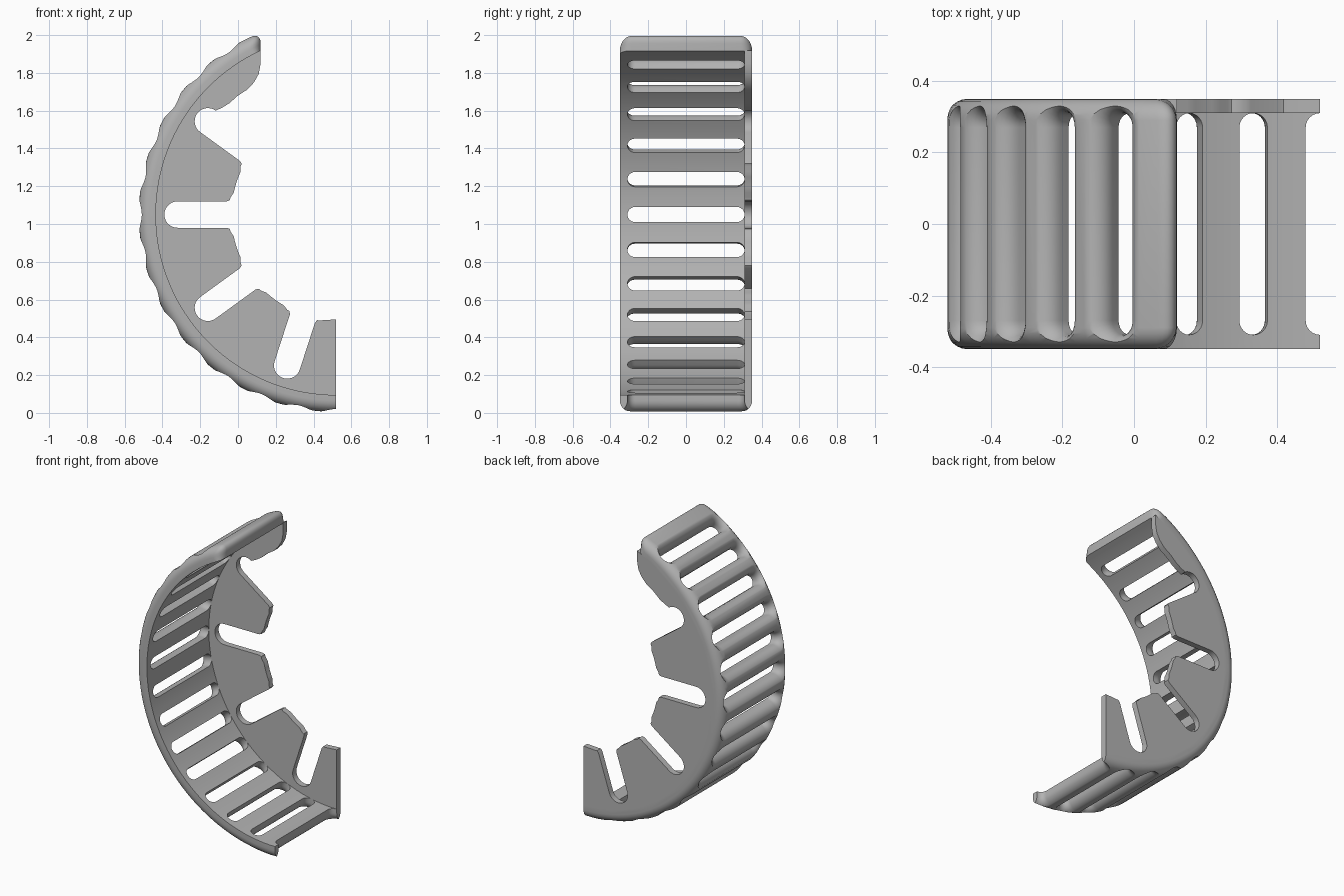
import bpy, bmesh
from math import sin, cos, pi, radians, degrees, acos, sqrt
from mathutils import Vector

if "Cube" in bpy.data.objects:
    bpy.data.objects.remove(bpy.data.objects["Cube"])

CX, CZ = 0.52, 1.05              # arc centre
R_IN, R_OUT = 0.955, 1.045       # shell radii
HALF, WALL = 0.35, 0.04          # half depth, back plate thickness
FILLET = 0.06
TIP_X = 0.12                     # upper end plane

grey = bpy.data.materials.new("light_grey")
grey.use_nodes = True
grey.diffuse_color = (0.45, 0.45, 0.45, 1)
grey.node_tree.nodes["Principled BSDF"].inputs["Base Color"].default_value = (0.45, 0.45, 0.45, 1)


def local(angle, u, v, y=0.0):
    """Point at radial distance u and sideways distance v for a direction."""
    a = radians(angle)
    return Vector((CX + u * cos(a) - v * sin(a), y, CZ + u * sin(a) + v * cos(a)))


def arc(r, start, end, n):
    return [local(start + (end - start) * i / n, r, 0) for i in range(n + 1)]


def tip_angle(r):
    return degrees(acos((TIP_X - CX) / r))


def extrude_profile(points, y0, y1):
    bm = bmesh.new()
    face = bm.faces.new([bm.verts.new((p.x, y0, p.z)) for p in points])
    new = bmesh.ops.extrude_face_region(bm, geom=[face])["geom"]
    bmesh.ops.translate(bm, vec=(0, y1 - y0, 0),
                        verts=[g for g in new if isinstance(g, bmesh.types.BMVert)])
    bmesh.ops.recalc_face_normals(bm, faces=bm.faces)
    return bm


def make_object(name, bm):
    mesh = bpy.data.meshes.new(name)
    bm.to_mesh(mesh)
    bm.free()
    mesh.materials.append(grey)
    ob = bpy.data.objects.new(name, mesh)
    bpy.context.collection.objects.link(ob)
    return ob


def smooth(ob):
    bpy.ops.object.select_all(action="DESELECT")
    ob.select_set(True)
    bpy.context.view_layer.objects.active = ob
    bpy.ops.object.shade_smooth_by_angle(angle=radians(32))


# Curved shell: arc band with rounded outer rims and rounded upper end
outer = arc(R_OUT, 270, 119, 60) + [local(tip_angle(R_OUT), R_OUT, 0)]
inner = arc(R_IN, tip_angle(R_IN), 270, 60)
bm = extrude_profile(outer + inner, -HALF, HALF)


def is_rounded(edge):
    a, b = (v.co for v in edge.verts)
    radii = [sqrt((p.x - CX) ** 2 + (p.z - CZ) ** 2) for p in (a, b)]
    on_tip = all(abs(p.x - TIP_X) < 0.001 for p in (a, b))
    if abs(a.y - b.y) > 0.1:                       # edges running across the depth
        return on_tip and min(radii) > 1.0
    return min(radii) > 1.0 or on_tip


bmesh.ops.bevel(bm, geom=[e for e in bm.edges if is_rounded(e)], offset=FILLET,
                offset_type="OFFSET", segments=6, profile=0.5, affect="EDGES",
                clamp_overlap=False)
shell = make_object("slotted_shell", bm)

# Slot cutters: stadium holes that flare outwards with a round lip
bm = bmesh.new()
levels = [(0.9, 0.0)]
for i in range(8):
    t = i / 7 * pi / 2
    levels.append((R_OUT - FILLET + FILLET * sin(t), FILLET * (1 - cos(t))))
levels.append((1.09, FILLET))
for k in range(-5, 9):
    rings = []
    for r, flare in levels:
        ring = []
        for side in (1, -1):
            for j in range(13):
                t = pi * j / 12
                v = side * (0.04 + flare) * cos(t)
                y = side * (0.27 + (0.04 + flare) * sin(t))
                ring.append(bm.verts.new(local(180 + 11.25 * k, r, v, y)))
        rings.append(ring)
    n = len(rings[0])
    for low, high in zip(rings, rings[1:]):
        for j in range(n):
            bm.faces.new((low[j], low[(j + 1) % n], high[(j + 1) % n], high[j]))
    bm.faces.new(rings[0])
    bm.faces.new(rings[-1])
bmesh.ops.recalc_face_normals(bm, faces=bm.faces)
cutter = make_object("slot_cutter", bm)
cutter.hide_render = True

cut = shell.modifiers.new("slots", "BOOLEAN")
cut.operation, cut.solver, cut.object = "DIFFERENCE", "EXACT", cutter
bpy.context.view_layer.objects.active = shell
bpy.ops.object.modifier_apply(modifier=cut.name)
bpy.data.objects.remove(cutter)
smooth(shell)

# Back plate: fingers separated by round-ended radial notches
EDGE, NOTCH, DEEP, SOFT = 0.555, 0.07, 0.84, 0.02
R_PLATE = R_IN + 0.002
outline = arc(R_PLATE, tip_angle(R_PLATE), 270, 60) + [local(270, EDGE, 0)]
corner = [(EDGE + 0.005, NOTCH + SOFT), (EDGE + 0.008, NOTCH + 0.006), (EDGE + 0.025, NOTCH)]
notches = [252, 216, 180, 144]
for s in notches:
    outline += [local(s, u, v) for u, v in corner]
    outline += [local(s, DEEP + NOTCH * sin(pi * j / 14), NOTCH * cos(pi * j / 14))
                for j in range(15)]
    if s != notches[-1]:
        outline += [local(s, u, -v) for u, v in reversed(corner)]
        outline += arc(EDGE, s - 12, s - 24, 4)
# Wavy free edge leading to the upper end
wave = [(-0.085, 1.615), (-0.045, 1.64), (0.0, 1.68), (0.05, 1.712),
        (0.085, 1.75), (0.11, 1.795), (0.12, 1.85)]
outline += [Vector((x, 0, z)) for x, z in wave]
plate = make_object("notched_back_plate", extrude_profile(outline, HALF - WALL, HALF))
smooth(plate)
